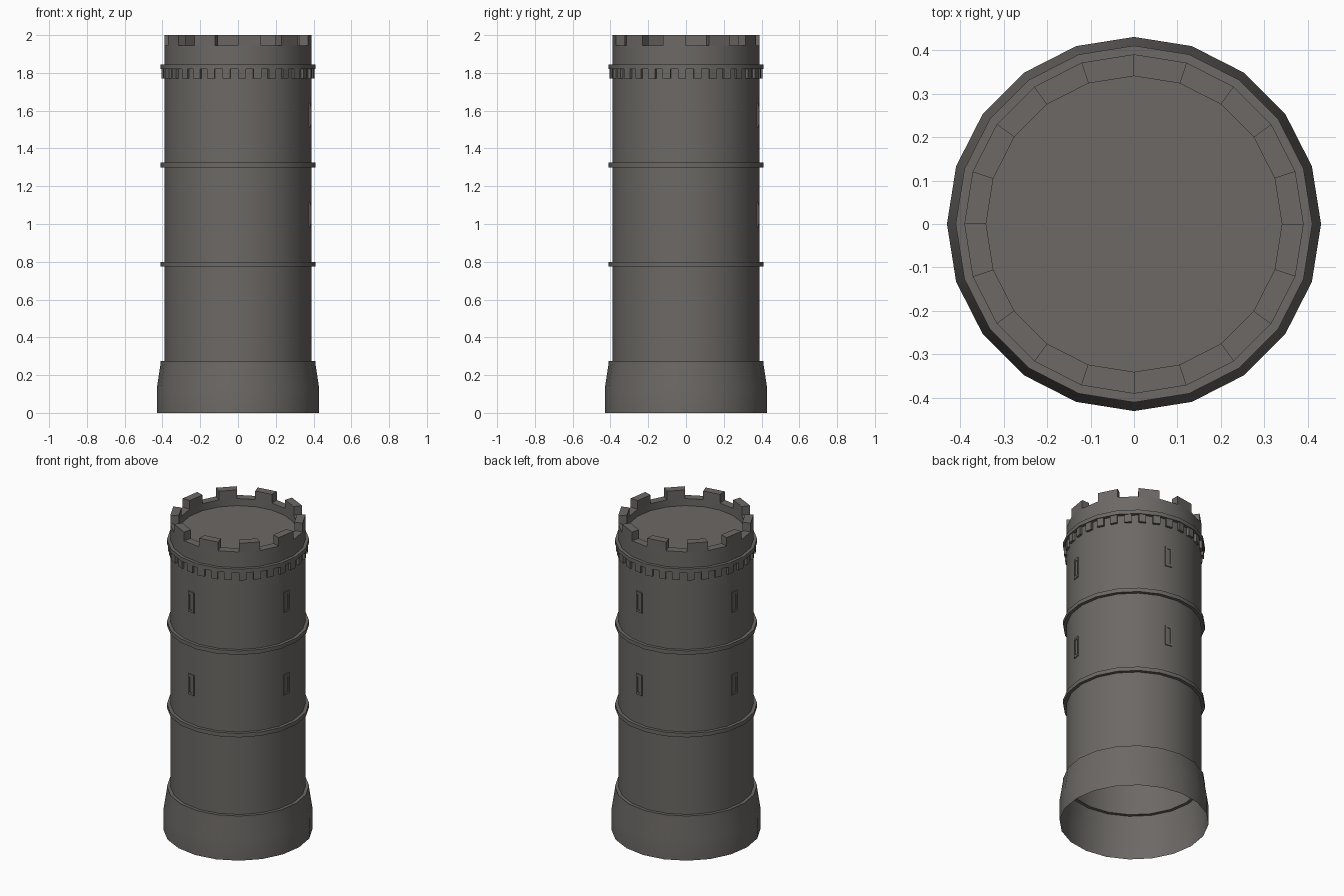
import bpy, bmesh, math
from mathutils import Matrix

if "Cube" in bpy.data.objects:
    bpy.data.objects.remove(bpy.data.objects["Cube"])

N = 20
STEP = math.tau / N

stone = bpy.data.materials.new("grey stone")
stone.diffuse_color = (0.15, 0.14, 0.13, 1)
stone.use_nodes = True
stone.node_tree.nodes["Principled BSDF"].inputs["Base Color"].default_value = stone.diffuse_color


def finish(bm, name, smooth=True):
    mesh = bpy.data.meshes.new(name)
    bm.to_mesh(mesh)
    bm.free()
    mesh.materials.append(stone)
    ob = bpy.data.objects.new(name, mesh)
    bpy.context.collection.objects.link(ob)
    if smooth:
        bpy.ops.object.select_all(action='DESELECT')
        ob.select_set(True)
        bpy.context.view_layer.objects.active = ob
        bpy.ops.object.shade_smooth_by_angle(angle=math.radians(30))
    return ob


def lathe(name, profile, closed=False):
    """Revolve an (r, z) profile, listed bottom to top on the outside, in N sides."""
    bm = bmesh.new()
    rings = [[bm.verts.new((r * math.cos(i * STEP), r * math.sin(i * STEP), z))
              for i in range(N)] for r, z in profile]
    pairs = list(zip(rings, rings[1:]))
    if closed:
        pairs.append((rings[-1], rings[0]))
    for a, b in pairs:
        for i in range(N):
            j = (i + 1) % N
            bm.faces.new((a[i], a[j], b[j], b[i]))
    return bm, rings


def on_facet(r, a):
    """Point at angle a on a 20-sided ring with corner radius r."""
    mid = (math.floor(a / STEP + 1e-6) + 0.5) * STEP
    d = r * math.cos(STEP / 2) / math.cos(a - mid)
    return d * math.cos(a), d * math.sin(a)


def block(bm, a0, a1, r0, r1, z0, z1):
    """Block between two angles, following the facets."""
    e = 1e-5
    corners = [on_facet(r, a) for r, a in
               ((r0, a0 + e), (r1, a0 + e), (r1, a1 - e), (r0, a1 - e))]
    lo = [bm.verts.new((x, y, z0)) for x, y in corners]
    hi = [bm.verts.new((x, y, z1)) for x, y in corners]
    bm.faces.new(lo[::-1])
    bm.faces.new(hi)
    for i in range(4):
        j = (i + 1) % 4
        bm.faces.new((lo[i], lo[j], hi[j], hi[i]))


# hollow shaft with flared foot, parapet and sunken roof floor
bm, rings = lathe("shaft", [(.43, 0), (.43, .13), (.41, .26), (.41, .275), (.39, .275),
                            (.39, 1.945), (.34, 1.945), (.34, 1.90)])
bm.faces.new(rings[-1])
finish(bm, "tower_shaft")

# string courses
for k, z in enumerate((.775, 1.30, 1.82)):
    bm, _ = lathe("band", [(.385, z), (.41, z), (.41, z + .025), (.385, z + .025)])
    finish(bm, f"string_course_{k + 1}")

# merlons on every second facet
bm = bmesh.new()
for i in range(1, N, 2):
    block(bm, i * STEP, (i + 1) * STEP, .34, .39, 1.945, 2.0)
finish(bm, "merlons", False)

# corbels under the top band, three slots per two-facet pitch
bm = bmesh.new()
for i in range(30):
    a = (2 * i + 1) * STEP / 3
    block(bm, a, a + STEP / 3, .385, .405, 1.77, 1.82)
finish(bm, "corbels", False)

# arrow slits: raised frame with a sunken slot, four per storey
bm = bmesh.new()
APO = .39 * math.cos(STEP / 2)
for zc in (1.05, 1.575):
    for q in range(4):
        a = q * math.pi / 2 - STEP / 2
        m = Matrix.Translation((0, 0, zc)) @ Matrix.Rotation(a, 4, 'Z')

        def rect(d, w, h):
            return [bm.verts.new(m @ Matrix.Translation((d, y, z)) @ Matrix().to_translation())
                    for y, z in ((-w, -h), (w, -h), (w, h), (-w, h))]
        loops = [rect(APO - .005, .022, .065), rect(APO + .006, .022, .065),
                 rect(APO + .006, .011, .05), rect(APO + .001, .011, .05)]
        for p, s in zip(loops, loops[1:]):
            for i in range(4):
                j = (i + 1) % 4
                bm.faces.new((p[i], p[j], s[j], s[i]))
        bm.faces.new(loops[-1])
finish(bm, "arrow_slits", False)
